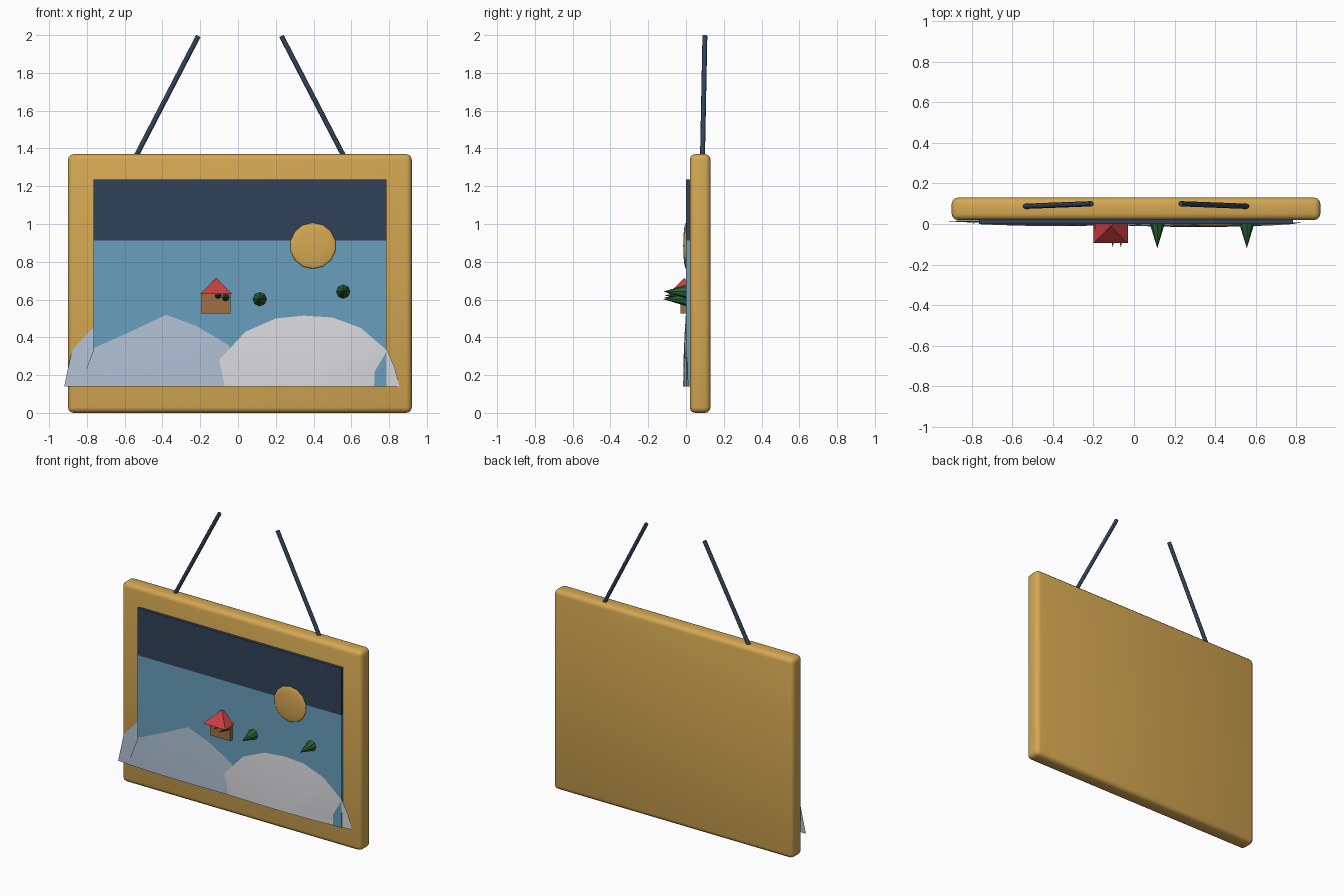
import bpy, bmesh, math
from mathutils import Vector

if "Cube" in bpy.data.objects:
    bpy.data.objects.remove(bpy.data.objects["Cube"])


def material(name, rgb):
    m = bpy.data.materials.new(name)
    m.use_nodes = True
    m.diffuse_color = (*rgb, 1)
    m.node_tree.nodes["Principled BSDF"].inputs["Base Color"].default_value = (*rgb, 1)
    return m


GOLD = material("gold", (0.66, 0.39, 0.085))
NAVY = material("navy", (0.03, 0.056, 0.1))
BLUE = material("sky blue", (0.138, 0.345, 0.51))
MIST = material("misty blue", (0.43, 0.53, 0.66))
SNOW = material("snow white", (0.7, 0.7, 0.72))
RED = material("roof red", (0.58, 0.048, 0.054))
BROWN = material("wall brown", (0.35, 0.156, 0.054))
GREEN = material("tree green", (0.025, 0.125, 0.035))


def finish(obj, name, mat, smooth=None):
    obj.name = name
    obj.data.materials.append(mat)
    if smooth:
        bpy.ops.object.select_all(action='DESELECT')
        obj.select_set(True)
        bpy.context.view_layer.objects.active = obj
        bpy.ops.object.shade_smooth_by_angle(angle=math.radians(smooth))
    return obj


def box(name, mat, low, high, bevel=0):
    low, high = Vector(low), Vector(high)
    bpy.ops.mesh.primitive_cube_add(size=1, location=(low + high) / 2)
    obj = bpy.context.object
    obj.scale = high - low
    bpy.ops.object.transform_apply(location=False, rotation=False, scale=True)
    if bevel:
        mod = obj.modifiers.new("rounded edges", 'BEVEL')
        mod.width, mod.segments = bevel, 3
        bpy.ops.object.modifier_apply(modifier=mod.name)
    return finish(obj, name, mat, 40 if bevel else None)


def rod(name, mat, start, end, r1, r2, sides, smooth=None):
    start, end = Vector(start), Vector(end)
    axis = end - start
    bpy.ops.mesh.primitive_cone_add(vertices=sides, radius1=r1, radius2=r2,
                                    depth=axis.length, location=(start + end) / 2)
    obj = bpy.context.object
    obj.rotation_euler = axis.to_track_quat('Z', 'Y').to_euler()
    return finish(obj, name, mat, smooth)


def hill(name, mat, outline, centre):
    """Shallow relief dome from an open (x, z, y) outline to a centre on its base."""
    bm = bmesh.new()
    cx, cz, cy = centre
    rings = []
    for t in (1, 0.75, 0.4):
        rings.append([bm.verts.new((cx + (x - cx) * t, cy + (y - cy) * t * t,
                                    cz + (z - cz) * t)) for x, z, y in outline])
    hub = bm.verts.new((cx, cy, cz))
    for i in range(len(outline) - 1):
        for a, b in zip(rings, rings[1:]):
            bm.faces.new((a[i], a[i + 1], b[i + 1], b[i]))
        bm.faces.new((rings[-1][i], rings[-1][i + 1], hub))
    bm.normal_update()
    for f in bm.faces:
        if f.normal.y > 0:
            f.normal_flip()
    mesh = bpy.data.meshes.new(name)
    bm.to_mesh(mesh)
    bm.free()
    obj = bpy.data.objects.new(name, mesh)
    bpy.context.collection.objects.link(obj)
    return finish(obj, name, mat, 40)


# Frame slab and the two sky panels
box("frame", GOLD, (-0.9, 0.02, 0), (0.92, 0.13, 1.37), 0.03)
box("lower_sky", BLUE, (-0.765, 0, 0.14), (0.785, 0.03, 0.912))
box("upper_sky", NAVY, (-0.765, 0, 0.912), (0.785, 0.03, 1.235))

# Hanging cords
for side, label in ((-1, "right"), (1, "left")):
    rod(label + "_cord", NAVY, (0.01 + side * 0.56, 0.087, 1.34),
        (0.01 + side * 0.22, 0.1, 1.995), 0.013, 0.013, 8, 50)

# Hills
hill("far_hill_flank", MIST,
     [(-0.92, 0.14, 0.013), (-0.88, 0.33, 0.016), (-0.76, 0.46, 0.018),
      (-0.6, 0.5, 0.018), (-0.38, 0.51, 0.018)], (-0.5, 0.14, 0.002))
hill("far_hill", MIST,
     [(-0.84, 0.14, 0.004), (-0.76, 0.345, -0.001), (-0.58, 0.425, -0.001),
      (-0.38, 0.52, -0.001), (-0.22, 0.46, -0.001), (-0.05, 0.36, -0.001),
      (0.04, 0.14, -0.001)], (-0.4, 0.14, -0.01))
hill("near_hill", SNOW,
     [(-0.07, 0.14, -0.006), (-0.1, 0.28, -0.006), (0.04, 0.43, -0.003),
      (0.2, 0.5, -0.001), (0.35, 0.515, -0.001), (0.5, 0.505, -0.001),
      (0.65, 0.45, -0.001), (0.79, 0.33, 0), (0.83, 0.24, 0.01),
      (0.855, 0.14, 0.013)], (0.36, 0.14, -0.015))

# Flattened sun
bpy.ops.mesh.primitive_uv_sphere_add(segments=14, ring_count=10, radius=0.122,
                                     location=(0.397, 0, 0.885),
                                     rotation=(math.pi / 2, 0, 0))
bpy.context.object.scale.z = 0.12
finish(bpy.context.object, "sun", GOLD, 60)

# House
box("house_wall", BROWN, (-0.192, -0.028, 0.525), (-0.04, 0.01, 0.64))
bpy.ops.mesh.primitive_cone_add(vertices=4, radius1=0.085 * math.sqrt(2), radius2=0,
                                depth=0.085, location=(-0.115, -0.01, 0.672),
                                rotation=(0, 0, math.pi / 4))
finish(bpy.context.object, "house_roof", RED)

# Trees pointing out of the scene
for i, (x, z, r, tip) in enumerate(((0.115, 0.602, 0.038, -0.12), (0.557, 0.642, 0.038, -0.12),
                                    (-0.105, 0.622, 0.024, -0.115), (-0.065, 0.61, 0.026, -0.115))):
    rod(f"tree_{i + 1}", GREEN, (x, 0.005, z), (x, tip, z), r, 0, 8)
